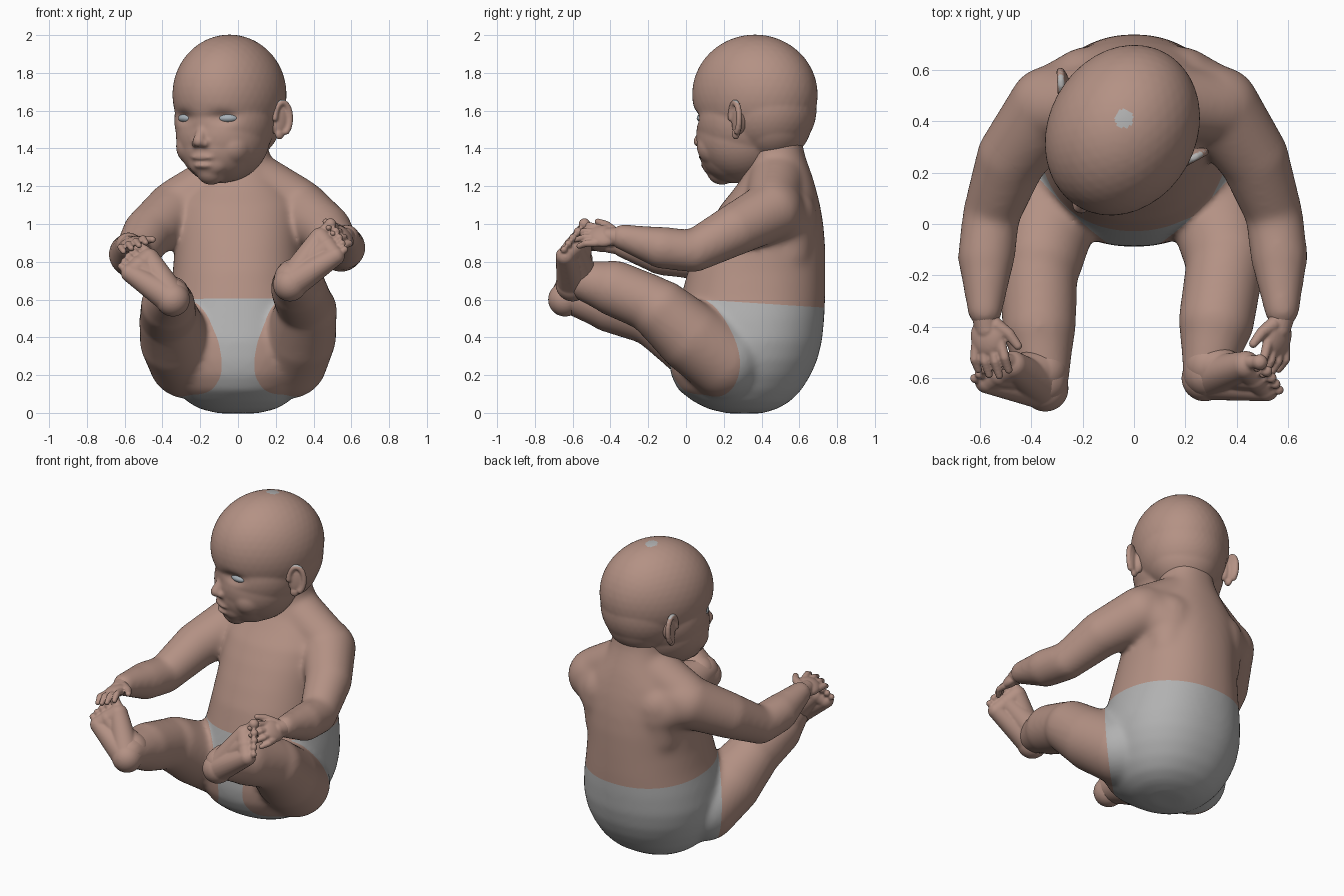
import bpy, bmesh, math
from mathutils import Vector, Matrix

if "Cube" in bpy.data.objects:
    bpy.data.objects.remove(bpy.data.objects["Cube"])


def material(name, rgb):
    m = bpy.data.materials.new(name)
    m.diffuse_color = (*rgb, 1)
    m.use_nodes = True
    m.node_tree.nodes["Principled BSDF"].inputs["Base Color"].default_value = m.diffuse_color
    return m


SKIN = material("skin", (0.455, 0.285, 0.232))
CLOTH = material("nappy grey", (0.44, 0.44, 0.44))
EYE = material("eye grey", (0.38, 0.43, 0.47))


def blob(bm, c, r, rot=None):
    """Ellipsoid; r is a number or three radii."""
    r = (r, r, r) if isinstance(r, (int, float)) else r
    m = Matrix.Translation(c) @ (rot or Matrix()) @ Matrix.Diagonal((*r, 1))
    bmesh.ops.create_icosphere(bm, subdivisions=4, radius=1, matrix=m)


def limb(bm, p, q, r1, r2):
    """Tapered capsule from p to q."""
    p, q = Vector(p), Vector(q)
    d = q - p
    m = Matrix.Translation((p + q) / 2) @ d.to_track_quat('Z', 'Y').to_matrix().to_4x4()
    bmesh.ops.create_cone(bm, cap_ends=True, segments=32, radius1=r1, radius2=r2,
                          depth=d.length, matrix=m)
    blob(bm, p, r1)
    blob(bm, q, r2)


def chain(bm, pts):
    """Run of capsules through (point, radius) pairs."""
    for (p, r1), (q, r2) in zip(pts, pts[1:]):
        limb(bm, p, q, r1, r2)


def loft(bm, rows, power):
    """Closed skin through rounded sections (z, half width, front y, back y)."""
    n, rings = 64, []
    for z, hx, yf, yb in rows:
        ring = []
        for i in range(n):
            a = math.tau * i / n
            c, s = (math.copysign(abs(t) ** (2 / power), t) for t in (math.cos(a), math.sin(a)))
            ring.append(bm.verts.new((hx * c, (yf + yb) / 2 + (yb - yf) / 2 * s, z)))
        rings.append(ring)
    for a, b in zip(rings, rings[1:]):
        for i in range(n):
            j = (i + 1) % n
            bm.faces.new((a[i], a[j], b[j], b[i]))
    bm.faces.new(rings[0][::-1])
    bm.faces.new(rings[-1])


def fuse(name, bm, voxel, smooth, mats=(SKIN,), matrix=None):
    """Melt overlapping shapes into one smooth skin."""
    raw = bpy.data.meshes.new(name)
    bm.to_mesh(raw)
    bm.free()
    ob = bpy.data.objects.new(name, raw)
    bpy.context.collection.objects.link(ob)
    rm = ob.modifiers.new("Remesh", 'REMESH')
    rm.mode = 'VOXEL'
    rm.voxel_size = voxel
    sm = ob.modifiers.new("Smooth", 'SMOOTH')
    sm.factor = 0.5
    sm.iterations = smooth
    dg = bpy.context.evaluated_depsgraph_get()
    mesh = bpy.data.meshes.new_from_object(ob.evaluated_get(dg))
    ob.modifiers.clear()
    ob.data = mesh
    mesh.materials.clear()
    for m in mats:
        mesh.materials.append(m)
    for f in mesh.polygons:
        f.use_smooth = True
        f.material_index = 0
    if matrix:
        ob.matrix_world = matrix
    return ob


# --- body: torso, arms and legs ---
bm = bmesh.new()
loft(bm, [(-.003, .10, .22, .40), (.02, .20, .12, .48), (.06, .27, .04, .55), (.12, .325, -.04, .61),
          (.2, .37, -.08, .66), (.28, .395, -.09, .695), (.38, .405, -.085, .72), (.5, .39, -.055, .732),
          (.62, .365, -.025, .737), (.75, .345, .01, .738), (.88, .335, .065, .737),
          (1.0, .333, .125, .727), (1.1, .325, .185, .71), (1.18, .28, .25, .69),
          (1.25, .22, .30, .67), (1.32, .18, .33, .645), (1.38, .165, .33, .625),
          (1.48, .15, .33, .61)], 2.2)
for s in (1, -1):
    limb(bm, (0, .50, 1.10), (s * .31, .46, 1.08), .18, .16)
    limb(bm, (0, .49, 1.28), (s * .31, .455, 1.11), .155, .14)
    limb(bm, (s * .18, .535, 1.0), (s * .27, .49, 1.05), .155, .15)
    limb(bm, (s * .18, .53, .85), (s * .18, .535, 1.05), .14, .155)
# (shoulder to wrist), (hip to ankle) for each side
chain(bm, [((.33, .455, 1.07), .16), ((.465, .26, .97), .138), ((.545, .04, .855), .112)])
chain(bm, [((.545, .04, .855), .112), ((.565, -.13, .875), .112), ((.575, -.335, .93), .07)])
chain(bm, [((-.33, .455, 1.07), .16), ((-.475, .26, .95), .138), ((-.555, .04, .82), .112)])
chain(bm, [((-.555, .04, .82), .112), ((-.575, -.13, .84), .112), ((-.58, -.335, .89), .07)])
chain(bm, [((.27, .20, .28), .205), ((.33, .03, .40), .19), ((.36, -.13, .54), .165)])
chain(bm, [((.35, -.19, .58), .152), ((.32, -.38, .66), .148), ((.285, -.58, .71), .098)])
chain(bm, [((-.27, .20, .28), .205), ((-.33, .03, .38), .19), ((-.36, -.13, .485), .165)])
chain(bm, [((-.37, -.19, .51), .15), ((-.37, -.40, .57), .145), ((-.35, -.61, .62), .098)])
body = fuse("body_with_nappy", bm, .014, 24, (SKIN, CLOTH))

# nappy edges cut cleanly at waist and both leg openings
bm = bmesh.new()
bm.from_mesh(body.data)
for co, no in (((0, 0, .605), (0, .065, 1)),
               ((.14, 0, 0), (1, -1, -.10)), ((-.14, 0, 0), (-1, -1, -.10))):
    bmesh.ops.bisect_plane(bm, geom=bm.verts[:] + bm.edges[:] + bm.faces[:], dist=1e-5,
                           plane_co=co, plane_no=Vector(no).normalized())
for f in bm.faces:
    c = f.calc_center_median()
    f.material_index = int(c.z + .065 * c.y < .605 and abs(c.x) - c.y - .10 * c.z < .14)
    f.smooth = True
bm.to_mesh(body.data)
bm.free()

# --- head, built facing -y and then turned ---
TURN = Matrix.Translation((-.045, .365, 0)) @ Matrix.Rotation(math.radians(-29), 4, 'Z')
bm = bmesh.new()
blob(bm, (0, 0, 1.685), (.288, .345, .318))
blob(bm, (0, .055, 1.61), (.265, .283, .27))
blob(bm, (0, .10, 1.54), (.225, .21, .21))
blob(bm, (0, -.05, 1.55), (.268, .27, .27))
blob(bm, (0, -.07, 1.47), (.25, .25, .25))
blob(bm, (0, -.11, 1.41), (.21, .205, .195))
blob(bm, (0, -.20, 1.29), .083)
blob(bm, (0, -.225, 1.33), (.12, .075, .085))
limb(bm, (0, -.275, 1.54), (0, -.338, 1.438), .022, .031)
blob(bm, (0, -.286, 1.354), (.075, .038, .020))
blob(bm, (0, -.277, 1.310), (.060, .040, .020))
for s in (1, -1):
    blob(bm, (s * .115, -.165, 1.41), (.10, .11, .105))
    blob(bm, (s * .028, -.318, 1.428), .024)
head = fuse("head", bm, .009, 9, (SKIN, CLOTH), TURN)
for v in head.data.vertices:            # eye sockets
    if v.co.y < 0:
        d = ((abs(v.co.x) - .12) / .06) ** 2 + ((v.co.z - 1.562) / .035) ** 2
        v.co.y += .028 * math.exp(-d)
for f in head.data.polygons:            # small grey patch on the crown
    c = f.center
    if c.z > 1.9 and math.hypot(c.x + .017, c.y - .042) < .036:
        f.material_index = 1

# --- eyes and ears ---
for s, side in ((1, "left"), (-1, "right")):
    bm = bmesh.new()
    blob(bm, (s * .12, -.237, 1.560), (.060, .042, .027),
         Matrix.Rotation(s * math.radians(17), 4, 'Z'))
    me = bpy.data.meshes.new(side + "_eye")
    bm.to_mesh(me)
    bm.free()
    me.materials.append(EYE)
    for f in me.polygons:
        f.use_smooth = True
    ob = bpy.data.objects.new(side + "_eye", me)
    bpy.context.collection.objects.link(ob)
    ob.matrix_world = TURN

    bm = bmesh.new()
    blob(bm, (0, 0, 0), (.018, .048, .085))
    blob(bm, (-s * .025, -.02, -.01), (.035, .035, .065))
    blob(bm, (0, -.012, -.075), (.018, .026, .028))
    rim = [math.radians(a) for a in range(-60, 181, 20)]
    chain(bm, [((s * .012, .046 * math.cos(a), .01 + .083 * math.sin(a)), .016) for a in rim])
    place = Matrix.Translation((s * .287, .05, 1.55)) @ Matrix.Rotation(-s * math.radians(32), 4, 'Z')
    ear = fuse(side + "_ear", bm, .007, 2, (SKIN, CLOTH), TURN @ place)
    for f in ear.data.polygons:
        f.material_index = int(f.normal.z > .6)


# --- hands ---
def hand(name, wrist, tip, back, thumb):
    w = Vector(wrist)
    f = (Vector(tip) - w).normalized()
    s = Vector(thumb)
    s = (s - f * s.dot(f)).normalized()
    n = Vector(back)
    n = (n - f * n.dot(f) - s * n.dot(s)).normalized()
    rot = Matrix((s, f, n)).transposed().to_4x4()

    def at(a, b, c=0):
        return w + s * a + f * b + n * c
    bm = bmesh.new()
    limb(bm, at(0, -.04), at(0, .06), .06, .045)
    blob(bm, at(0, .09), (.070, .08, .036), rot)
    for i, length in enumerate((.108, .125, .115, .09)):
        a = .051 - .035 * i
        chain(bm, [(at(a, .12), .020), (at(a * 1.2, .12 + length * .55, .004), .018),
                   (at(a * 1.2, .12 + length, -.022), .015)])
    chain(bm, [(at(.04, .05), .03), (at(.085, .09, -.01), .022), (at(.112, .14, -.02), .017)])
    fuse(name, bm, .006, 2)


hand("left_hand", (.575, -.35, .93), (.53, -.60, .95), (.75, 0, .65), (-.65, 0, .75))
hand("right_hand", (-.58, -.35, .89), (-.55, -.59, .90), (-.35, -.2, .9), (.9, 0, .35))


# --- feet ---
def foot(name, ankle, heel, big, little):
    heel, big, little = Vector(heel), Vector(big), Vector(little)
    d = ((big + little) / 2 - heel).normalized()
    bm = bmesh.new()
    limb(bm, ankle, heel, .093, .09)
    limb(bm, heel, big, .085, .056)
    limb(bm, heel, little, .085, .05)
    limb(bm, ankle, (big + little) / 2, .09, .055)
    limb(bm, big, little, .056, .048)
    for t, r, length in ((-.12, .031, .09), (.26, .023, .085), (.55, .021, .078),
                         (.82, .020, .07), (1.08, .019, .06)):
        p = big.lerp(little, t)
        chain(bm, [(p, r), (p + d * length * .8, r * .85), (p + d * length, r)])
    fuse(name, bm, .006, 4)


foot("left_foot", (.29, -.55, .72), (.275, -.60, .68), (.435, -.55, .925), (.515, -.64, .83))
foot("right_foot", (-.352, -.57, .63), (-.345, -.64, .60), (-.47, -.55, .815), (-.57, -.61, .74))
